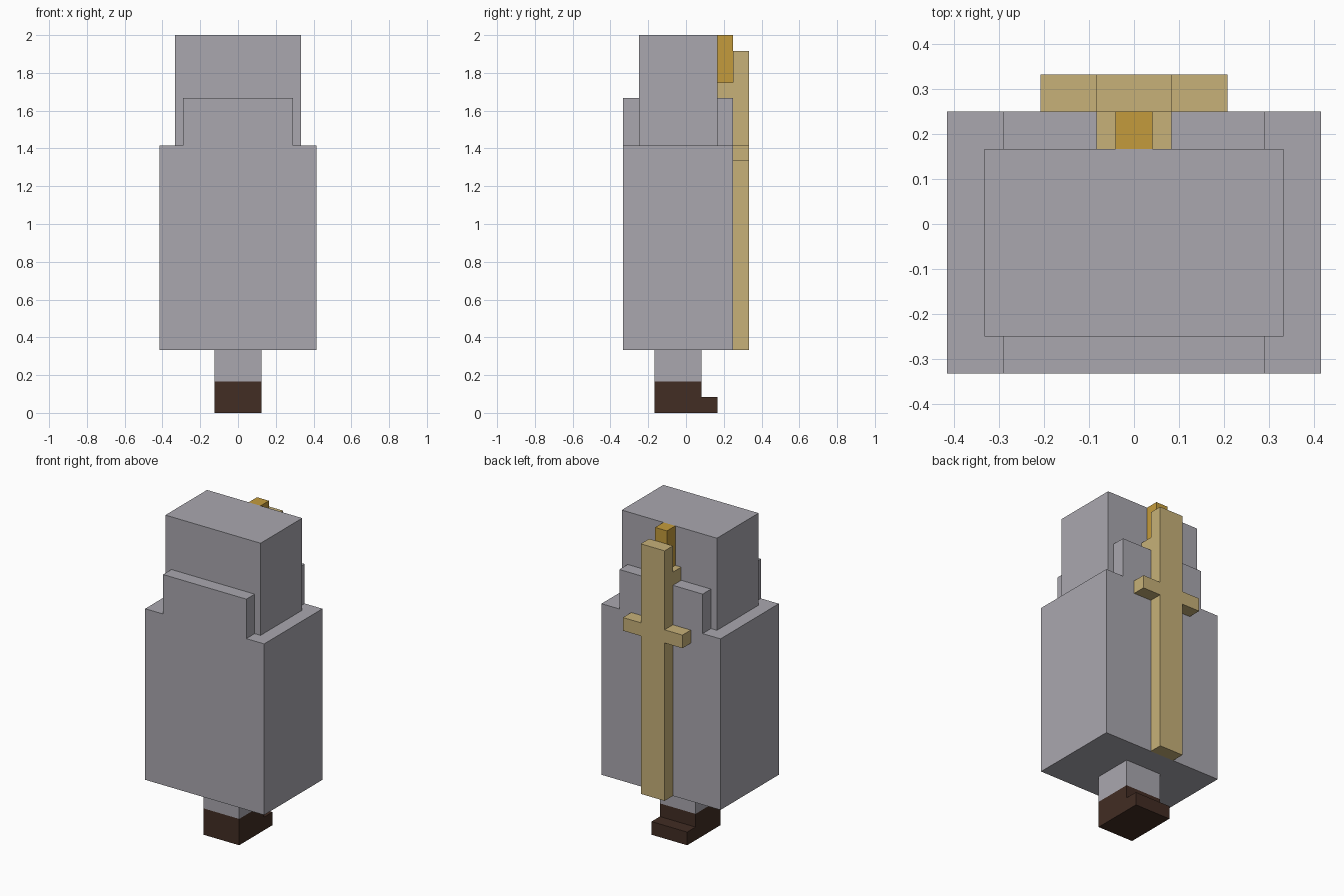
import bpy
import bmesh
from mathutils import Matrix, Vector

old = bpy.data.objects.get("Cube")
if old:
    bpy.data.objects.remove(old, do_unlink=True)

U = 1 / 24  # block size


def material(name, rgb):
    mat = bpy.data.materials.new(name)
    mat.use_nodes = True
    color = (*rgb, 1)
    mat.diffuse_color = color
    mat.node_tree.nodes["Principled BSDF"].inputs["Base Color"].default_value = color
    return mat


grey = material("grey", (0.40, 0.39, 0.43))
tan = material("tan", (0.57, 0.44, 0.19))
gold = material("gold", (0.55, 0.33, 0.045))
brown = material("dark brown", (0.054, 0.026, 0.017))


def finish(name, bm, mat):
    bmesh.ops.recalc_face_normals(bm, faces=bm.faces)
    mesh = bpy.data.meshes.new(name)
    bm.to_mesh(mesh)
    bm.free()
    mesh.materials.append(mat)
    obj = bpy.data.objects.new(name, mesh)
    bpy.context.collection.objects.link(obj)
    return obj


def box(name, half_x, y0, y1, z0, z1, mat):
    """Box centred on x, in block units."""
    bm = bmesh.new()
    size = Vector((2 * half_x, y1 - y0, z1 - z0)) * U
    centre = Vector((0, (y0 + y1) / 2, (z0 + z1) / 2)) * U
    bmesh.ops.create_cube(bm, size=1, matrix=Matrix.Translation(centre) @ Matrix.Diagonal((*size, 1)))
    return finish(name, bm, mat)


def prism(name, points, offset, mat):
    """Outline in block units, extruded along the offset."""
    bm = bmesh.new()
    face = bm.faces.new([bm.verts.new(Vector(p) * U) for p in points])
    new = bmesh.ops.extrude_face_region(bm, geom=[face], use_keep_orig=True)["geom"]
    bmesh.ops.translate(bm, vec=Vector(offset) * U,
                        verts=[g for g in new if isinstance(g, bmesh.types.BMVert)])
    return finish(name, bm, mat)


# Torso with raised panels before and behind the head
box("torso", 10, -8, 6, 8, 34, grey)
box("front_collar", 7, -8, -6, 34, 40, grey)
box("back_collar", 7, 4, 6, 34, 40, grey)
box("head", 8, -6, 4, 34, 48, grey)

# Leg and stepped boot
box("leg", 3, -4, 2, 4, 8, grey)
boot = [(-4, 0), (4, 0), (4, 2), (2, 2), (2, 4), (-4, 4)]
prism("boot", [(-3, y, z) for y, z in boot], (6, 0, 0), brown)

# Cross-shaped strip on the back
half = [(2, 8), (2, 32), (5, 32), (5, 34), (2, 34), (2, 46)]
cross = half + [(-x, z) for x, z in reversed(half)]
prism("back_cross", [(x, 6, z) for x, z in cross], (0, 2, 0), tan)

# Bracket joining the strip to the head
box("bracket_base", 2, 4, 6, 40, 42, tan)
box("bracket_post", 1, 4, 6, 42, 48, gold)
